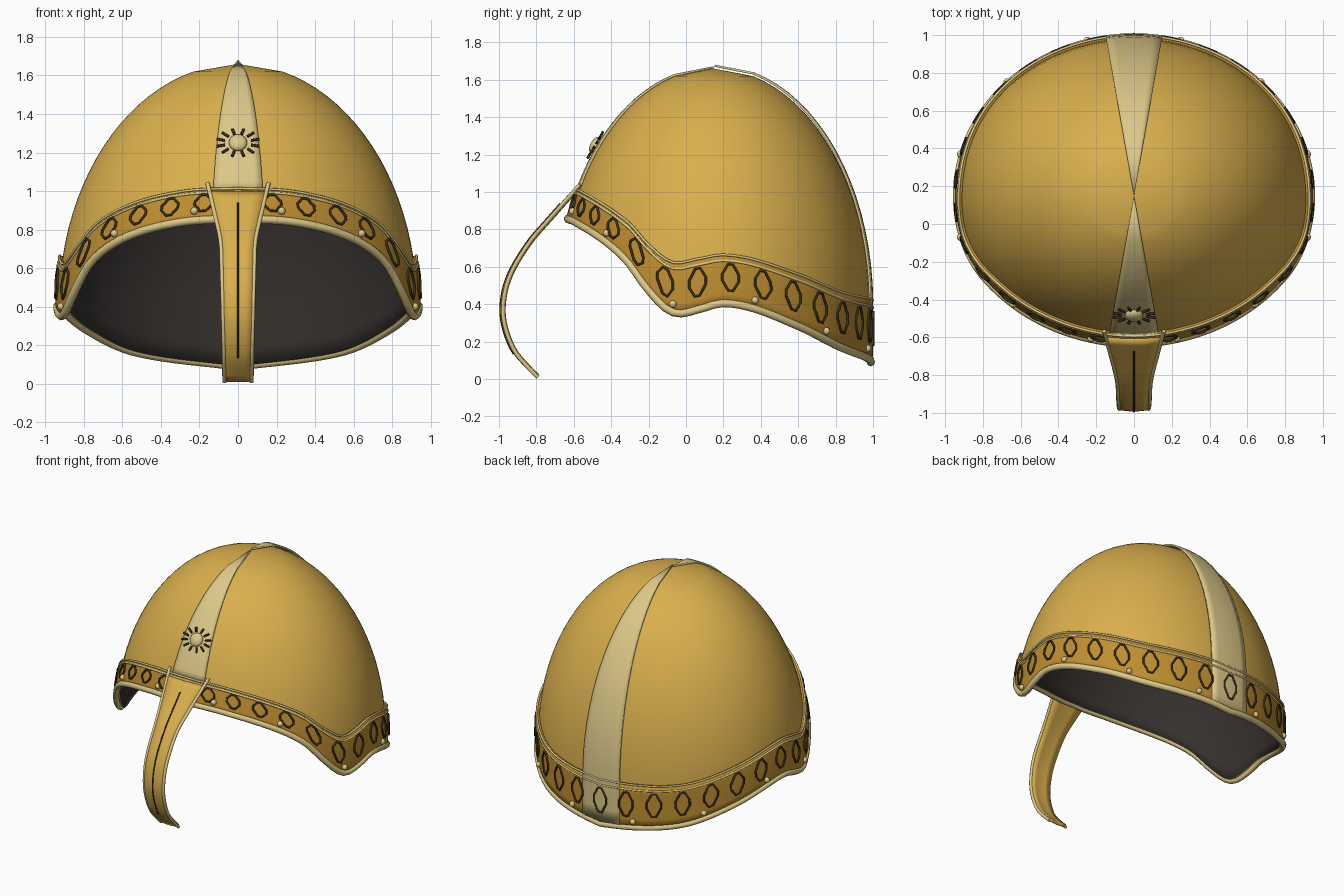
import bpy, bmesh
from math import sin, cos, asin, radians, pi
from mathutils import Vector, Matrix

if "Cube" in bpy.data.objects:
    bpy.data.objects.remove(bpy.data.objects["Cube"])

RX, RY, RZ, CY, CZ = 0.93, 0.83, 1.26, 0.15, 0.40


def material(name, rgb):
    m = bpy.data.materials.new(name)
    m.diffuse_color = (*rgb, 1)
    m.use_nodes = True
    m.node_tree.nodes["Principled BSDF"].inputs["Base Color"].default_value = m.diffuse_color
    return m


GOLD = material("gold", (0.70, 0.43, 0.075))
PALE = material("pale_gold", (0.72, 0.58, 0.25))
BRONZE = material("bronze", (0.52, 0.27, 0.03))
DARK = material("dark_engraving", (0.045, 0.03, 0.008))
LINING = material("lining", (0.035, 0.03, 0.027))


def interp(table, t):
    """Smooth cubic interpolation through (t, value) pairs."""
    n = len(table)

    def slope(k):
        a, b = table[max(k - 1, 0)], table[min(k + 1, n - 1)]
        return (b[1] - a[1]) / (b[0] - a[0])
    k = 0
    while k < n - 2 and t > table[k + 1][0]:
        k += 1
    (t0, v0), (t1, v1) = table[k], table[k + 1]
    d = t1 - t0
    u = (t - t0) / d
    return ((2*u**3 - 3*u*u + 1) * v0 + (u**3 - 2*u*u + u) * d * slope(k)
            + (3*u*u - 2*u**3) * v1 + (u**3 - u*u) * d * slope(k + 1))


# Rim height and band height by angle from the front (0) to the back (180)
RIM = [(0, .855), (20, .835), (40, .76), (55, .64), (65, .48), (72, .38), (77, .35),
       (85, .375), (93, .405), (104, .38), (122, .285), (145, .165), (180, .09)]
BAND = [(0, .15), (40, .165), (55, .19), (70, .25), (80, .27), (95, .255), (122, .275), (180, .33)]


def fold(a):
    a = abs(a) % 360
    return 360 - a if a > 180 else a


def rim(a):
    return interp(RIM, fold(a))


def band_h(a):
    return interp(BAND, fold(a))


def phi_of(z):
    v = (z - CZ) / RZ
    return asin(min(v, 1)) if v > 0 else v


def surf(a, phi, off=0.0):
    """Point on the helmet bowl: ellipsoid above CZ, straight wall below."""
    s, q = (cos(phi), sin(phi)) if phi > 0 else (1, phi)
    t = radians(a)
    return Vector(((RX*s + off*s) * sin(t), CY - (RY*s + off*s) * cos(t),
                   CZ + RZ*q + off*max(q, 0)))


def on_band(a, f, off):
    return surf(a, phi_of(rim(a) + f * band_h(a)), off)


def finish(name, bm, mats, thick=0, offset=-1):
    bmesh.ops.remove_doubles(bm, verts=bm.verts, dist=1e-5)
    me = bpy.data.meshes.new(name)
    bm.to_mesh(me)
    bm.free()
    ob = bpy.data.objects.new(name, me)
    bpy.context.collection.objects.link(ob)
    for m in mats:
        me.materials.append(m)
    bpy.ops.object.select_all(action='DESELECT')
    ob.select_set(True)
    bpy.context.view_layer.objects.active = ob
    bpy.ops.object.shade_smooth_by_angle(angle=radians(40))
    if thick:
        s = ob.modifiers.new("thickness", 'SOLIDIFY')
        s.thickness, s.offset = thick, offset
        s.material_offset = len(mats) - 1
    return ob


def add_grid(bm, rows):
    vs = [[bm.verts.new(p) for p in r] for r in rows]
    for r0, r1 in zip(vs, vs[1:]):
        for i in range(len(r0) - 1):
            bm.faces.new((r0[i], r0[i+1], r1[i+1], r1[i]))


def tubes(name, paths, r, mat, cyclic=False):
    cu = bpy.data.curves.new(name, 'CURVE')
    cu.dimensions, cu.bevel_depth, cu.bevel_resolution = '3D', r, 2
    cu.use_fill_caps = True
    for path in paths:
        sp = cu.splines.new('POLY')
        sp.points.add(len(path) - 1)
        for pt, p in zip(sp.points, path):
            pt.co = (*p, 1)
        sp.use_cyclic_u = cyclic
    cu.materials.append(mat)
    ob = bpy.data.objects.new(name, cu)
    bpy.context.collection.objects.link(ob)
    bpy.ops.object.select_all(action='DESELECT')
    ob.select_set(True)
    bpy.context.view_layer.objects.active = ob
    bpy.ops.object.convert(target='MESH')


# Bowl with dark lining
angles = [i * 3 for i in range(121)]
TOP = radians(75.5)
bm = bmesh.new()
rows = [[surf(a, phi_of(rim(a)) * (1 - j/20) + TOP * j/20) for a in angles] for j in range(21)]
add_grid(bm, rows)
bmesh.ops.remove_doubles(bm, verts=bm.verts, dist=1e-5)
ring = [e for e in bm.edges if e.is_boundary and e.verts[0].co.z > 1.5]
apex = bm.verts.new(surf(0, pi/2))
for e in ring:
    loop = e.link_loops[0]
    bm.faces.new((loop.link_loop_next.vert, loop.vert, apex))
finish("bowl", bm, [GOLD, LINING], 0.02)

# Pale crest strips, front and back, tapering to the apex
bm = bmesh.new()
for mid, base in ((0, 1.0), (180, 0.12)):
    p0 = phi_of(base)
    phis = [p0 + (TOP - p0) * j/20 for j in range(21)] + [radians(89.7)]
    off = 0.012 if mid == 0 else 0.021
    add_grid(bm, [[surf(mid + d, p, off) for d in (-9, -6, -3, 0, 3, 6, 9)] for p in phis])
finish("crest_strip", bm, [PALE], 0.012)

# Brow band following the wavy rim
bm = bmesh.new()
add_grid(bm, [[on_band(a, j/5, 0.018) for a in angles] for j in range(6)])
finish("brow_band", bm, [BRONZE], 0.02)

# Rim bead and thin trim lines
loop = angles[:-1]
tubes("rim_bead", [[on_band(a, 0, 0.008) for a in loop]], 0.022, PALE, True)
tubes("band_trim", [[on_band(a, f, 0.018) for a in loop] for f in (0.88, 1.0)], 0.007, PALE, True)

# Engraved lozenges around the band
shape = [(-.3, 1), (.3, 1), (1, .25), (1, -.25), (.3, -1), (-.3, -1), (-1, -.25), (-1, .25)]
tubes("band_lozenges", [[on_band(a + 3*u, 0.54 + 0.27*v, 0.022) for u, v in shape]
                        for a in range(12, 360, 12)], 0.007, DARK, True)

# Rivets
bm = bmesh.new()
for a in range(15, 360, 30):
    p = surf(a, phi_of(rim(a) + 0.045), 0.02)
    bmesh.ops.create_uvsphere(bm, u_segments=12, v_segments=8, radius=0.02,
                              matrix=Matrix.Translation(p))
finish("rivets", bm, [PALE])

# Curved nose guard
GUARD = [(0.01, -.80), (.07, -.86), (.15, -.925), (.28, -.975), (.4, -.985), (.55, -.95),
         (.73, -.845), (.87, -.725), (1.0, -.61), (1.04, -.575)]
WIDTH = [(0, .07), (.3, .076), (.6, .084), (.74, .09), (.88, .12), (1.04, .158)]


def guard(z, side, lift=0.0):
    return Vector((side * interp(WIDTH, z),
                   interp(GUARD, z) - lift - 0.008 * (1 - abs(side)), z))


zs = [0.01 + 0.99 * j/32 for j in range(33)]
bm = bmesh.new()
add_grid(bm, [[guard(z, s) for s in (-1, -.5, 0, .5, 1)] for z in zs])
finish("nose_guard", bm, [GOLD], 0.022)
tubes("nose_guard_edges", [[guard(z, s, -0.008) for z in zs + [1.04]] for s in (-1, 1)], 0.011, PALE)
tubes("nose_guard_groove", [[guard(z, 0, -0.001) for z in zs if 0.12 < z < 0.94]], 0.005, DARK)

# Sun ornament on the front strip
phi = phi_of(1.238)
centre = surf(0, phi, 0.02)
normal = Vector((0, -0.861, 0.508))
up = Vector((0, 0.508, 0.861))
basis = Matrix((Vector((1, 0, 0)), up, normal)).transposed().to_4x4()
bm = bmesh.new()
bmesh.ops.create_uvsphere(bm, u_segments=20, v_segments=12, radius=0.048,
                          matrix=Matrix.Translation(centre) @ basis @ Matrix.Diagonal((1, 1, .55, 1)))
finish("sun_boss", bm, [PALE])
rays = []
for k in range(12):
    t = 2 * pi * (k + 0.5) / 12
    d = Vector((cos(t), 0, 0)) + up * (0.74 * sin(t))
    rays.append([centre + d * 0.07, centre + d * 0.115])
tubes("sun_rays", rays, 0.007, DARK)
